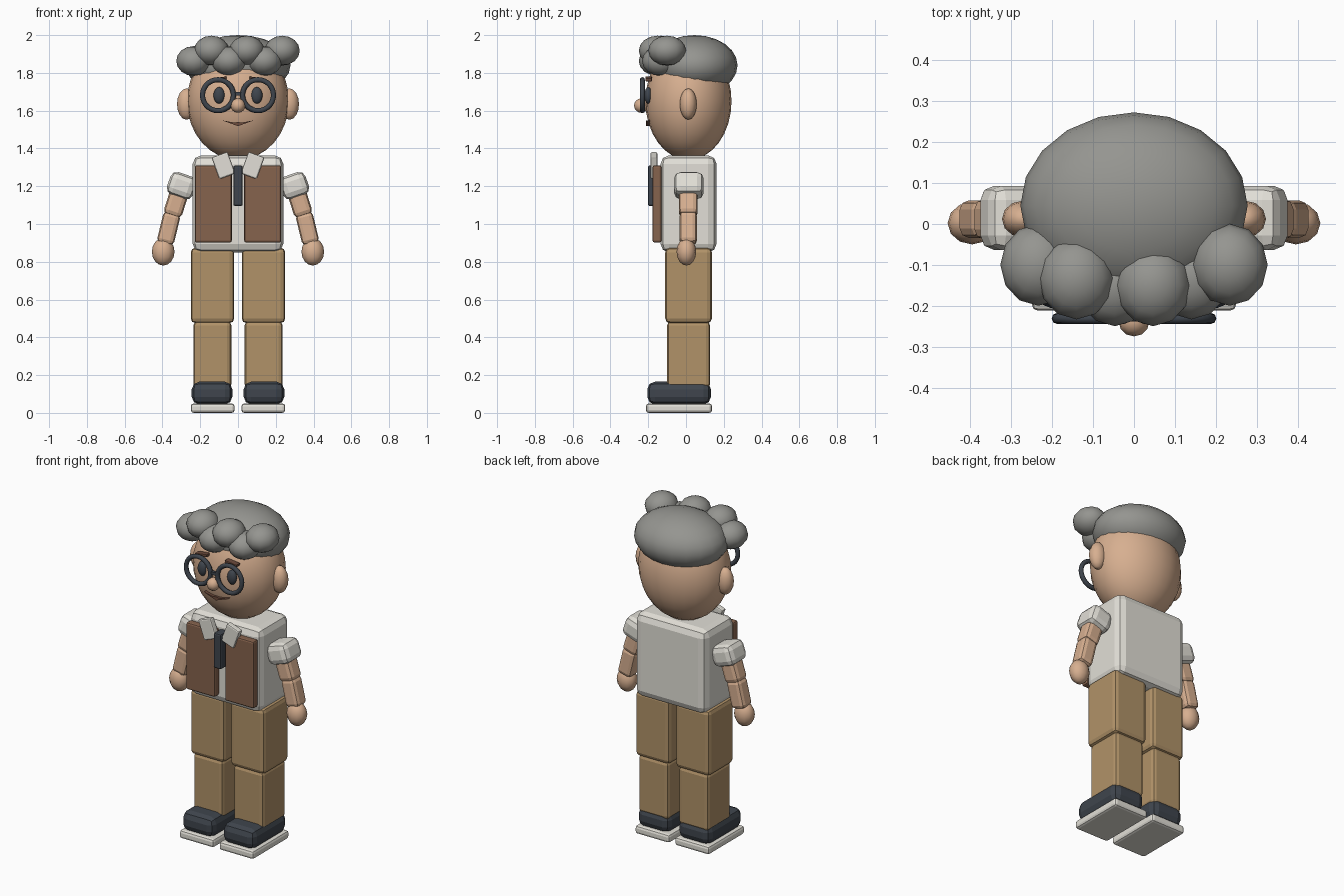
import bpy, bmesh, math
from mathutils import Matrix, Vector

if "Cube" in bpy.data.objects:
    bpy.data.objects.remove(bpy.data.objects["Cube"])


def material(name, r, g, b):
    m = bpy.data.materials.new(name)
    m.diffuse_color = (r, g, b, 1)
    m.use_nodes = True
    m.node_tree.nodes["Principled BSDF"].inputs["Base Color"].default_value = m.diffuse_color
    return m


SKIN = material("skin", 0.68, 0.43, 0.28)
HAIR = material("grey hair", 0.30, 0.30, 0.28)
CLOTH = material("off white", 0.76, 0.74, 0.68)
VEST = material("vest brown", 0.24, 0.125, 0.075)
PANTS = material("trouser tan", 0.44, 0.29, 0.14)
SLATE = material("dark slate", 0.05, 0.06, 0.075)
LIP = material("dark brown", 0.15, 0.07, 0.045)


def finish(name, bm, mat, smooth=False):
    bmesh.ops.recalc_face_normals(bm, faces=bm.faces)
    me = bpy.data.meshes.new(name)
    for f in bm.faces:
        f.smooth = smooth
    bm.to_mesh(me)
    bm.free()
    me.materials.append(mat)
    ob = bpy.data.objects.new(name, me)
    bpy.context.collection.objects.link(ob)
    return ob


def box(name, c, size, mat, bevel=0.0, tilt=0.0, seg=2):
    """Rounded box, tilted about y by `tilt` radians."""
    bm = bmesh.new()
    bmesh.ops.create_cube(bm, size=1)
    bmesh.ops.scale(bm, vec=size, verts=bm.verts)
    if bevel:
        bmesh.ops.bevel(bm, geom=bm.edges[:], offset=bevel, segments=seg,
                        profile=0.5, affect='EDGES')
    bm.transform(Matrix.Translation(c) @ Matrix.Rotation(tilt, 4, 'Y'))
    return finish(name, bm, mat)


def span(name, x, y, z, mat, bevel=0.0):
    """Rounded box given by its (min, max) along each axis."""
    return box(name, [(a + b) / 2 for a, b in (x, y, z)],
               [b - a for a, b in (x, y, z)], mat, bevel)


def ball(name, c, r, mat, seg=12, rings=8):
    bm = bmesh.new()
    bmesh.ops.create_uvsphere(bm, u_segments=seg, v_segments=rings, radius=1)
    bmesh.ops.scale(bm, vec=r, verts=bm.verts)
    bmesh.ops.translate(bm, vec=c, verts=bm.verts)
    return finish(name, bm, mat, True)


def limb(name, p, q, w, mat):
    """Rounded box running from p to q in an xz plane."""
    p, q = Vector(p), Vector(q)
    d = p - q
    return box(name, (p + q) / 2, (w, w, d.length), mat, w * 0.25,
               math.atan2(d.x, d.z))


def ring(name, c, major, minor, mat, n=28, m=8):
    """Torus whose axis is y."""
    bm = bmesh.new()
    loops = []
    for i in range(n):
        a = 2 * math.pi * i / n
        loops.append([])
        for j in range(m):
            b = 2 * math.pi * j / m
            r = major + minor * math.cos(b)
            loops[-1].append(bm.verts.new((c[0] + r * math.cos(a),
                                           c[1] + minor * math.sin(b),
                                           c[2] + r * math.sin(a))))
    for i in range(n):
        for j in range(m):
            u, v = loops[i], loops[(i + 1) % n]
            k = (j + 1) % m
            bm.faces.new((u[j], v[j], v[k], u[k]))
    return finish(name, bm, mat, True)


def plate(name, pts, y0, y1, mat):
    """xz outline extruded from y0 to y1."""
    bm = bmesh.new()
    f = bm.faces.new([bm.verts.new((x, y0, z)) for x, z in pts])
    ext = bmesh.ops.extrude_face_region(bm, geom=[f])["geom"]
    bmesh.ops.translate(bm, vec=(0, y1 - y0, 0),
                        verts=[v for v in ext if isinstance(v, bmesh.types.BMVert)])
    return finish(name, bm, mat)


# Head, hair cap and front curls
ball("head", (0, 0.013, 1.65), (0.27, 0.228, 0.31), SKIN, 24, 16)
ball("hair_cap", (0, 0.045, 1.84), (0.278, 0.228, 0.16), HAIR, 20, 12)
for i in range(6):
    x = -0.234 + i * 0.0936
    ball(f"curl_{i + 1}", (x, -0.152 + 0.95 * x * x, 1.918 if i % 2 else 1.863),
         (0.093, 0.1, 0.079), HAIR)

# Face
ball("nose", (0, -0.237, 1.627), (0.038, 0.038, 0.038), SKIN)
box("glasses_bridge", (0, -0.229, 1.69), (0.05, 0.018, 0.018), SLATE)
plate("mouth", [(-0.082, 1.548), (-0.02, 1.537), (0, 1.54), (0.02, 1.537),
                (0.082, 1.548), (0, 1.518)], -0.213, -0.18, LIP)

# Torso and tie
span("shirt", (-0.24, 0.24), (-0.135, 0.162), (0.85, 1.363), CLOTH, 0.045)
span("tie", (-0.025, 0.025), (-0.202, -0.13), (1.095, 1.31), SLATE, 0.01)

# Mirrored parts
for s, side in ((-1, "left"), (1, "right")):
    def sx(a, b):
        return tuple(sorted((s * a, s * b)))

    ball(f"ear_{side}", (s * 0.272, 0.012, 1.635), (0.051, 0.045, 0.083), SKIN)
    ring(f"glasses_rim_{side}", (s * 0.106, -0.231, 1.682), 0.082, 0.0135, SLATE)
    ball(f"eye_{side}", (s * 0.1, -0.2, 1.681), (0.03, 0.02, 0.044), SLATE)
    box(f"eyebrow_{side}", (s * 0.1, -0.198, 1.768), (0.08, 0.035, 0.016), LIP,
        0.003, s * 0.12)

    span(f"vest_panel_{side}", sx(0.033, 0.228), (-0.177, -0.13), (0.902, 1.31),
         VEST, 0.01)
    box(f"collar_{side}", (s * 0.077, -0.17, 1.31), (0.09, 0.036, 0.122), CLOTH,
        0.008, s * math.radians(20))

    # Arms
    tilt = -s * math.radians(19)
    box(f"sleeve_{side}", (s * 0.298, 0.015, 1.203), (0.145, 0.157, 0.125), CLOTH,
        0.035, tilt)
    limb(f"upper_arm_{side}", (s * 0.30, 0.012, 1.2), (s * 0.35, 0.012, 1.043),
         0.1, SKIN)
    limb(f"forearm_{side}", (s * 0.347, 0.012, 1.06), (s * 0.387, 0.012, 0.895),
         0.092, SKIN)
    ball(f"hand_{side}", (s * 0.396, 0.002, 0.853), (0.06, 0.052, 0.073), SKIN)

    # Legs and shoes
    span(f"thigh_{side}", sx(0.02, 0.25), (-0.11, 0.137), (0.475, 0.875), PANTS, 0.025)
    span(f"shin_{side}", sx(0.035, 0.236), (-0.1, 0.127), (0.13, 0.485), PANTS, 0.022)
    span(f"shoe_{side}", sx(0.03, 0.245), (-0.205, 0.132), (0.045, 0.165), SLATE, 0.04)
    span(f"sole_{side}", sx(0.018, 0.25), (-0.212, 0.138), (0.0, 0.05), CLOTH, 0.015)
